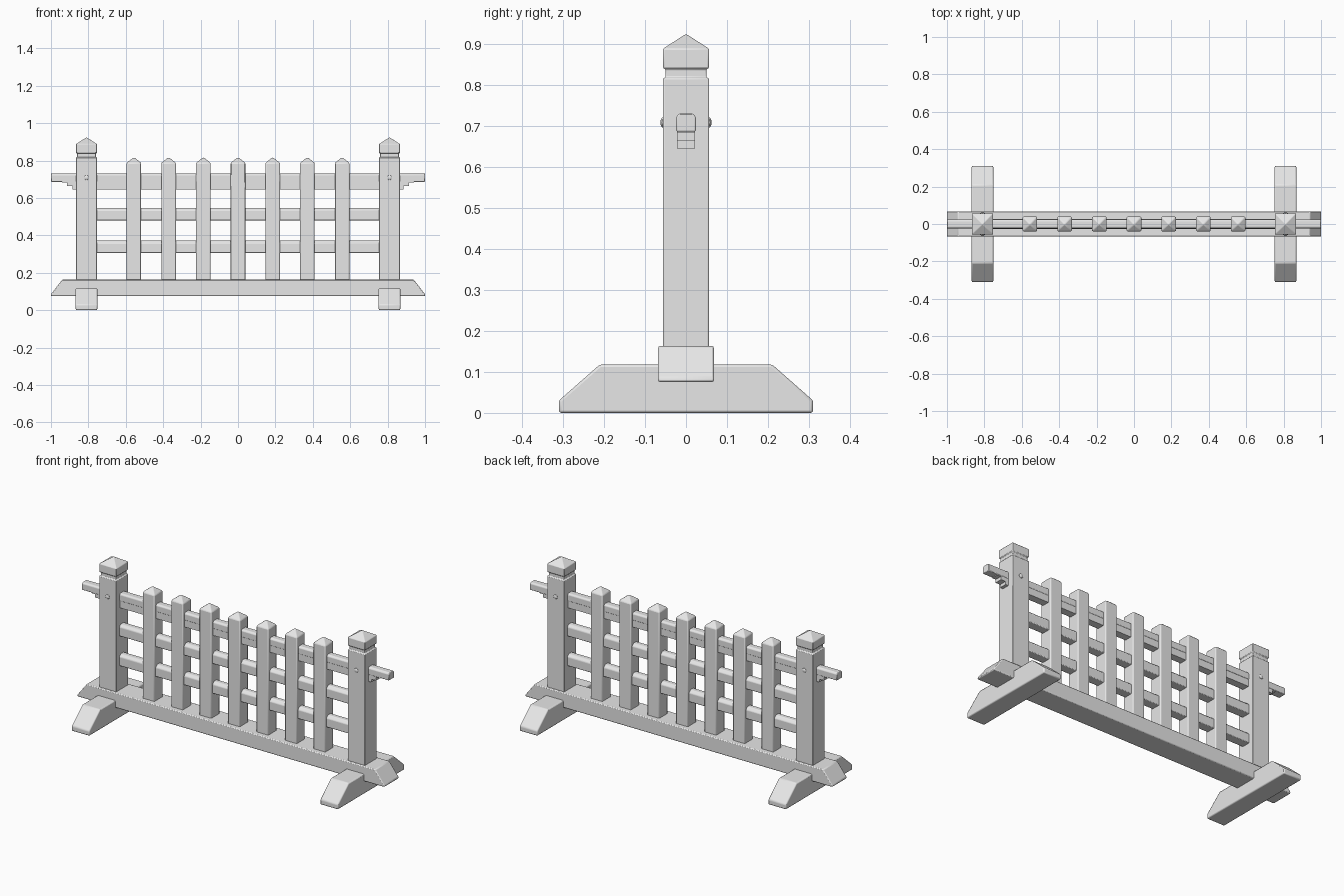
import bpy, bmesh, math
from mathutils import Vector

if "Cube" in bpy.data.objects:
    bpy.data.objects.remove(bpy.data.objects["Cube"])

grey = bpy.data.materials.new("plain grey")
grey.use_nodes = True
grey.diffuse_color = (0.8, 0.8, 0.8, 1)
grey.node_tree.nodes["Principled BSDF"].inputs["Base Color"].default_value = (0.8, 0.8, 0.8, 1)


def finish(name, bm, bevel=0.0):
    """Turn a bmesh into a softly edged grey object."""
    bmesh.ops.recalc_face_normals(bm, faces=bm.faces)
    mesh = bpy.data.meshes.new(name)
    bm.to_mesh(mesh)
    bm.free()
    mesh.materials.append(grey)
    obj = bpy.data.objects.new(name, mesh)
    bpy.context.collection.objects.link(obj)
    if bevel:
        mod = obj.modifiers.new("soft edges", "BEVEL")
        mod.width = bevel
        mod.segments = 2
        mod.limit_method = "ANGLE"
        mod.angle_limit = math.radians(25)
    bpy.ops.object.select_all(action="DESELECT")
    obj.select_set(True)
    bpy.context.view_layer.objects.active = obj
    bpy.ops.object.shade_smooth_by_angle(angle=math.radians(35))
    return obj


def prism(name, profile, axis, start, end, bevel=0.0):
    """Extrude a profile along x (points are y, z) or along y (points are x, z)."""
    bm = bmesh.new()
    if axis == "x":
        verts = [bm.verts.new((start, a, z)) for a, z in profile]
        move = Vector((end - start, 0, 0))
    else:
        verts = [bm.verts.new((a, start, z)) for a, z in profile]
        move = Vector((0, end - start, 0))
    face = bm.faces.new(verts)
    ext = bmesh.ops.extrude_face_region(bm, geom=[face], use_keep_orig=True)
    new = [v for v in ext["geom"] if isinstance(v, bmesh.types.BMVert)]
    bmesh.ops.translate(bm, verts=new, vec=move)
    return finish(name, bm, bevel)


def stack(name, x, rings, tip, bevel):
    """Square rings (half width, z) joined upward into a pyramid tip."""
    bm = bmesh.new()
    loops = []
    for h, z in rings:
        corners = ((-h, -h), (h, -h), (h, h), (-h, h))
        loops.append([bm.verts.new((x + a, b, z)) for a, b in corners])
    bm.faces.new(loops[0])
    for low, high in zip(loops, loops[1:]):
        for i in range(4):
            j = (i + 1) % 4
            bm.faces.new((low[i], low[j], high[j], high[i]))
    top = bm.verts.new((x, 0, tip))
    for i in range(4):
        bm.faces.new((loops[-1][i], loops[-1][(i + 1) % 4], top))
    return finish(name, bm, bevel)


def bar(half, low, high, cut):
    """Cross-section of a rail with its top edges cut off."""
    return [(-half, low), (half, low), (half, high - cut),
            (half - cut, high), (cut - half, high), (-half, high - cut)]


# Ground beam with sloped ends
prism("ground_beam", [(-1, 0.075), (1, 0.075), (1, 0.085), (0.94, 0.163), (-0.94, 0.163), (-1, 0.085)],
      "y", -0.068, 0.068, 0.014)

# Rails
prism("top_rail", bar(0.024, 0.686, 0.73, 0.008), "x", -1, 1, 0.003)
prism("top_rail_support", [(-0.94, 0.69), (-0.94, 0.682), (-0.915, 0.682), (-0.915, 0.663),
                           (-0.885, 0.663), (-0.885, 0.645), (0.885, 0.645), (0.885, 0.663),
                           (0.915, 0.663), (0.915, 0.682), (0.94, 0.682), (0.94, 0.69)],
      "y", -0.022, 0.022)
for name, low, high in (("middle_rail", 0.48, 0.547), ("lower_rail", 0.305, 0.372)):
    prism(name, bar(0.027, low, high, 0.014), "x", -0.77, 0.77, 0.004)

# Pickets
for i in range(-3, 4):
    stack(f"picket_{i + 4}", i * 0.1855, [(0.039, 0.15), (0.039, 0.787)], 0.818, 0.005)

# Posts, feet and pegs at both ends
for side, x in (("left", 0.81), ("right", -0.81)):
    stack(f"{side}_post", x, [(0.056, 0.1), (0.056, 0.816), (0.05, 0.818), (0.05, 0.838),
                              (0.056, 0.84), (0.056, 0.888)], 0.924, 0.003)
    prism(f"{side}_foot", [(-0.31, 0), (0.31, 0), (0.31, 0.03), (0.21, 0.118),
                           (-0.21, 0.118), (-0.31, 0.03)], "x", x - 0.058, x + 0.058, 0.006)
    for place, y in (("front", -0.056), ("back", 0.056)):
        bm = bmesh.new()
        bmesh.ops.create_uvsphere(bm, u_segments=10, v_segments=6, radius=0.013)
        bmesh.ops.scale(bm, vec=(1, 0.5, 1), verts=bm.verts)
        bmesh.ops.translate(bm, vec=(x, y, 0.708), verts=bm.verts)
        finish(f"{side}_{place}_peg", bm)
